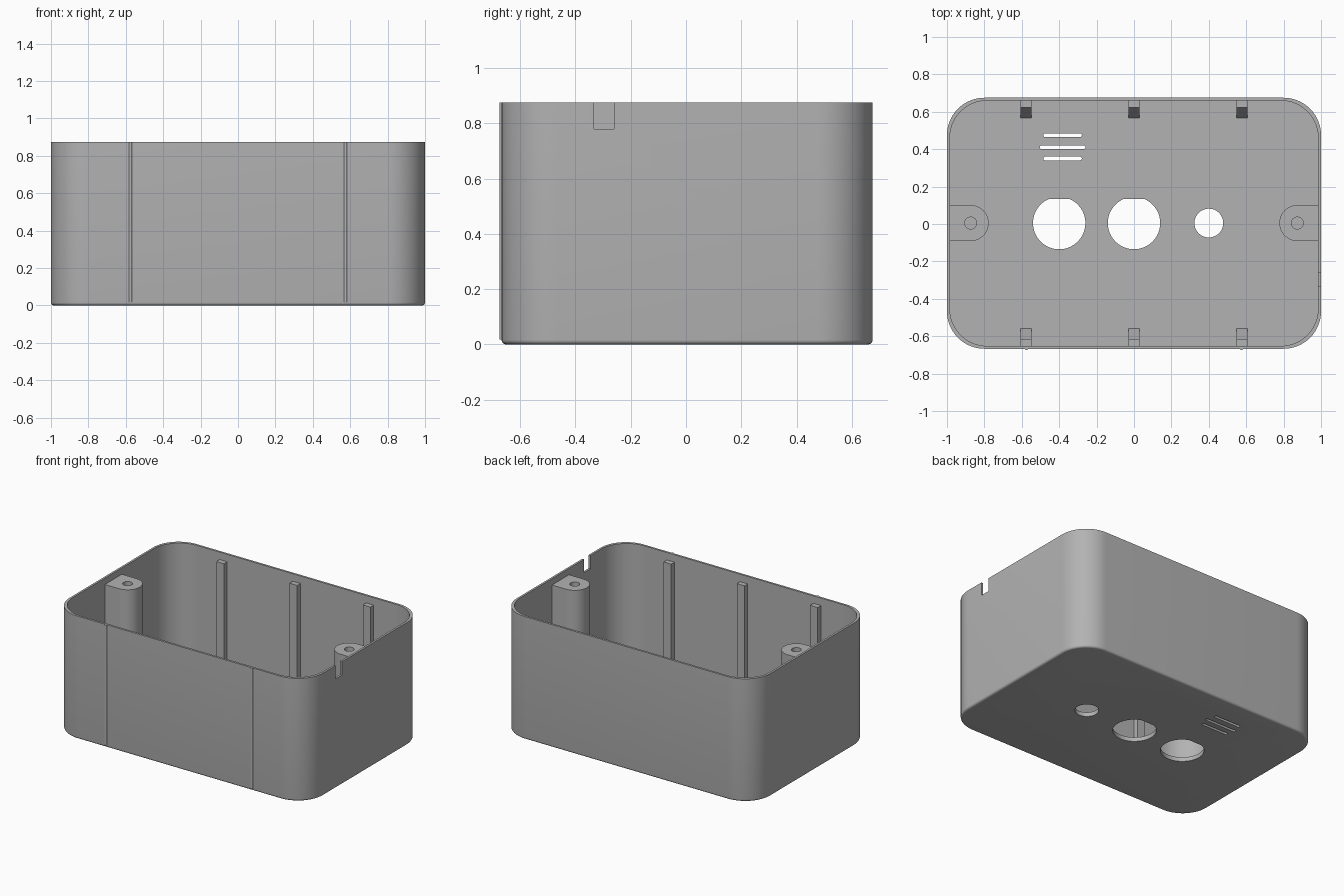
import bpy, bmesh
from math import cos, sin, pi, radians

if "Cube" in bpy.data.objects:
    bpy.data.objects.remove(bpy.data.objects["Cube"])

CY = 0.004            # centre of the case in y
HX, HY = 1.0, 0.671   # outer half sizes
H, WALL, FLOOR = 0.875, 0.015, 0.03
FILLET = 0.016

grey = bpy.data.materials.new("case_grey")
grey.use_nodes = True
grey.diffuse_color = (0.45, 0.45, 0.45, 1)
grey.node_tree.nodes["Principled BSDF"].inputs["Base Color"].default_value = (0.45, 0.45, 0.45, 1)


def arc(cx, cy, r, a0, a1, n):
    return [(cx + r * cos(a0 + (a1 - a0) * i / n), cy + r * sin(a0 + (a1 - a0) * i / n))
            for i in range(n + 1)]


def rounded(hx, hy, r, cx=0, cy=CY, n=14):
    corners = [(1, 1), (-1, 1), (-1, -1), (1, -1)]
    pts = []
    for k, (sx, sy) in enumerate(corners):
        pts += arc(cx + sx * (hx - r), cy + sy * (hy - r), r, k * pi / 2, (k + 1) * pi / 2, n)
    return pts


def loft(name, loops):
    """Solid through a list of (outline, z) rings, capped at both ends."""
    bm = bmesh.new()
    rings = [[bm.verts.new((x, y, z)) for x, y in pts] for pts, z in loops]
    n = len(rings[0])
    for a, b in zip(rings, rings[1:]):
        for i in range(n):
            bm.faces.new((a[i], a[(i + 1) % n], b[(i + 1) % n], b[i]))
    bm.faces.new(rings[0][::-1])
    bm.faces.new(rings[-1])
    bmesh.ops.remove_doubles(bm, verts=bm.verts, dist=1e-5)
    bmesh.ops.recalc_face_normals(bm, faces=bm.faces)
    mesh = bpy.data.meshes.new(name)
    bm.to_mesh(mesh)
    bm.free()
    mesh.materials.append(grey)
    ob = bpy.data.objects.new(name, mesh)
    bpy.context.collection.objects.link(ob)
    return ob


def prism(name, pts, z0, z1):
    return loft(name, [(pts, z0), (pts, z1)])


def select(ob):
    bpy.ops.object.select_all(action="DESELECT")
    ob.select_set(True)
    bpy.context.view_layer.objects.active = ob


def cut(ob, cutter):
    cutter.hide_render = True
    select(ob)
    mod = ob.modifiers.new("cut", "BOOLEAN")
    mod.operation, mod.solver, mod.object = "DIFFERENCE", "EXACT", cutter
    bpy.ops.object.modifier_apply(modifier=mod.name)
    bpy.data.objects.remove(cutter)


def smooth(ob):
    select(ob)
    bpy.ops.object.shade_smooth_by_angle(angle=radians(32))


# Case shell: filleted floor edge, outer wall, rim, inner wall and inner floor
R = 0.2
rings = []
for i in range(6):
    a = i / 5 * pi / 2
    inset = FILLET * (1 - sin(a))
    rings.append((rounded(HX - inset, HY - inset, R - inset), FILLET * (1 - cos(a))))
inner = rounded(HX - WALL, HY - WALL, R)
rings += [(rounded(HX, HY, R), H), (inner, H), (inner, FLOOR)]
case = loft("case_shell", rings)

# Two large holes with a flat on one side, and a small round hole
for x in (-0.4, 0):
    pts = [(px, min(py, 0.135)) for px, py in arc(x, 0.005, 0.14, 0, 2 * pi, 64)[:-1]]
    cut(case, prism("large_hole_cutter", pts, -0.1, 0.1))
cut(case, prism("small_hole_cutter", arc(0.4, 0.005, 0.077, 0, 2 * pi, 48)[:-1], -0.1, 0.1))

# Vent slots
for y, half in ((0.475, 0.103), (0.411, 0.122), (0.35, 0.103)):
    cut(case, prism("slot_cutter", rounded(half, 0.01, 0.0099, -0.382, y, 5), -0.1, 0.1))

# Cable notch in the left wall
cut(case, prism("notch_cutter", [(0.9, -0.332), (1.1, -0.332), (1.1, -0.26), (0.9, -0.26)], 0.78, 1))
smooth(case)

# Screw bosses on the end walls
for side, label in ((1, "left"), (-1, "right")):
    xc = side * 0.873
    pts = [(xc - side * (px - 0), py) for px, py in arc(0, 0.005, 0.096, -pi / 2, pi / 2, 20)]
    pts += [(side * 0.99, 0.101), (side * 0.99, -0.091)]
    boss = prism("screw_boss_" + label, pts, FLOOR - 0.005, 0.83)
    cut(boss, prism("screw_cutter", arc(xc, 0.005, 0.032, 0, 2 * pi, 28)[:-1], 0.4, 1))
    smooth(boss)

# Support posts on the long walls, each with a sloped foot
for side, label in ((1, "back"), (-1, "front")):
    for i, x in enumerate((-0.577, 0, 0.577)):
        def foot(depth):
            y0, y1 = CY + side * (HY - 0.008), CY + side * (HY - depth)
            return [(x - 0.03, y0), (x + 0.03, y0), (x + 0.03, y1), (x - 0.03, y1)]
        loft(f"{label}_post_{i + 1}", [(foot(0.107), FLOOR - 0.005), (foot(0.107), FLOOR + 0.001),
                                       (foot(0.052), 0.14), (foot(0.052), 0.822)])

# Thin vertical ribs on the outside of the front wall
for side, label in ((1, "left"), (-1, "right")):
    rib = prism("front_rib_" + label, arc(side * 0.575, CY - HY + 0.001, 0.009, pi, 2 * pi, 8), 0.018, H)
    smooth(rib)
